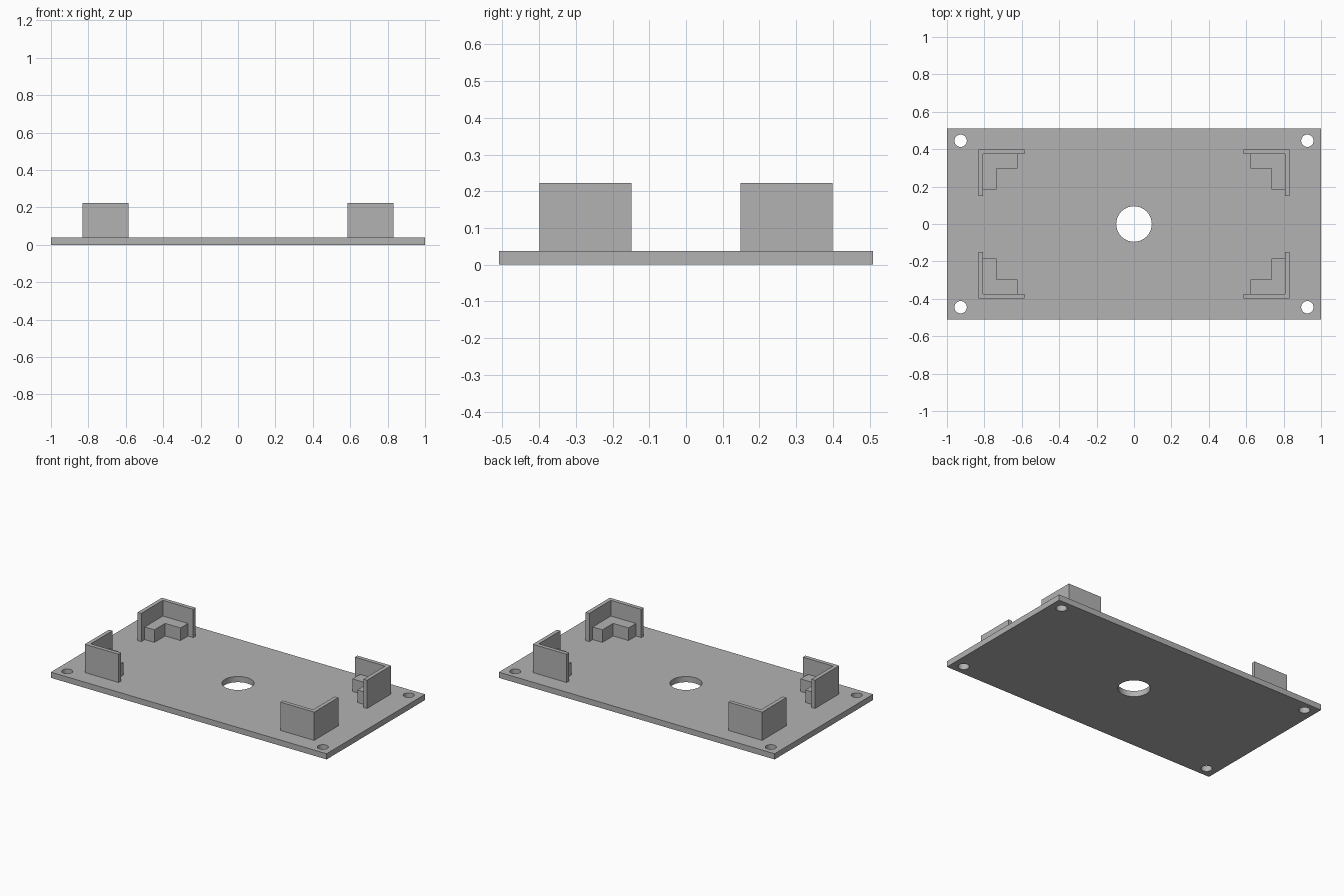
import bpy, bmesh, math
from mathutils import Matrix

if "Cube" in bpy.data.objects:
    bpy.data.objects.remove(bpy.data.objects["Cube"])

grey = bpy.data.materials.new("matte grey")
grey.diffuse_color = (0.45, 0.45, 0.45, 1)
grey.use_nodes = True
grey.node_tree.nodes["Principled BSDF"].inputs["Base Color"].default_value = grey.diffuse_color

PLATE_TOP, LEDGE_TOP, WALL_TOP = 0.0375, 0.12, 0.223


def add_object(name, bm):
    bmesh.ops.recalc_face_normals(bm, faces=bm.faces)
    mesh = bpy.data.meshes.new(name)
    bm.to_mesh(mesh)
    bm.free()
    mesh.materials.append(grey)
    obj = bpy.data.objects.new(name, mesh)
    bpy.context.collection.objects.link(obj)
    return obj


def prism(name, outline, z0, z1):
    """Extrude a flat outline from z0 up to z1."""
    bm = bmesh.new()
    face = bm.faces.new([bm.verts.new((x, y, z0)) for x, y in outline])
    top = bmesh.ops.extrude_face_region(bm, geom=[face])["geom"]
    verts = [v for v in top if isinstance(v, bmesh.types.BMVert)]
    bmesh.ops.translate(bm, verts=verts, vec=(0, 0, z1 - z0))
    return add_object(name, bm)


def corner_outline(outer, inner, ends, sx, sy):
    """L shape with its corner at outer, mirrored by the signs sx and sy."""
    (ox, oy), (ix, iy), (ex, ey) = outer, inner, ends
    pts = [(ox, oy), (ex, oy), (ex, iy), (ix, iy), (ix, ey), (ox, ey)]
    return [(x * sx, y * sy) for x, y in pts]


# Base plate
plate = prism("base_plate", [(-1, -0.51), (1, -0.51), (1, 0.51), (-1, 0.51)], 0, PLATE_TOP)

# Centre hole and four screw holes
bm = bmesh.new()
holes = [(0, 0, 0.095)] + [(x, y, 0.033) for x in (-0.927, 0.927) for y in (-0.445, 0.445)]
for x, y, r in holes:
    bmesh.ops.create_cone(bm, cap_ends=True, segments=48, radius1=r, radius2=r,
                          depth=0.2, matrix=Matrix.Translation((x, y, 0.02)))
cutter = add_object("hole_cutter", bm)
cutter.hide_render = True
cutter.hide_set(True)
cut = plate.modifiers.new("holes", "BOOLEAN")
cut.operation = "DIFFERENCE"
cut.solver = "EXACT"
cut.object = cutter
bpy.context.view_layer.objects.active = plate
plate.select_set(True)
bpy.ops.object.modifier_apply(modifier=cut.name)
bpy.data.objects.remove(cutter)
bpy.ops.object.shade_smooth_by_angle(angle=math.radians(30))

# Corner brackets: tall thin wall with a low ledge inside
for sx, side in ((-1, "left"), (1, "right")):
    for sy, end in ((-1, "front"), (1, "back")):
        prism(f"corner_wall_{end}_{side}",
              corner_outline((0.832, 0.399), (0.806, 0.373), (0.586, 0.149), sx, sy),
              PLATE_TOP, WALL_TOP)
        prism(f"corner_ledge_{end}_{side}",
              corner_outline((0.806, 0.373), (0.736, 0.296), (0.624, 0.185), sx, sy),
              PLATE_TOP, LEDGE_TOP)
